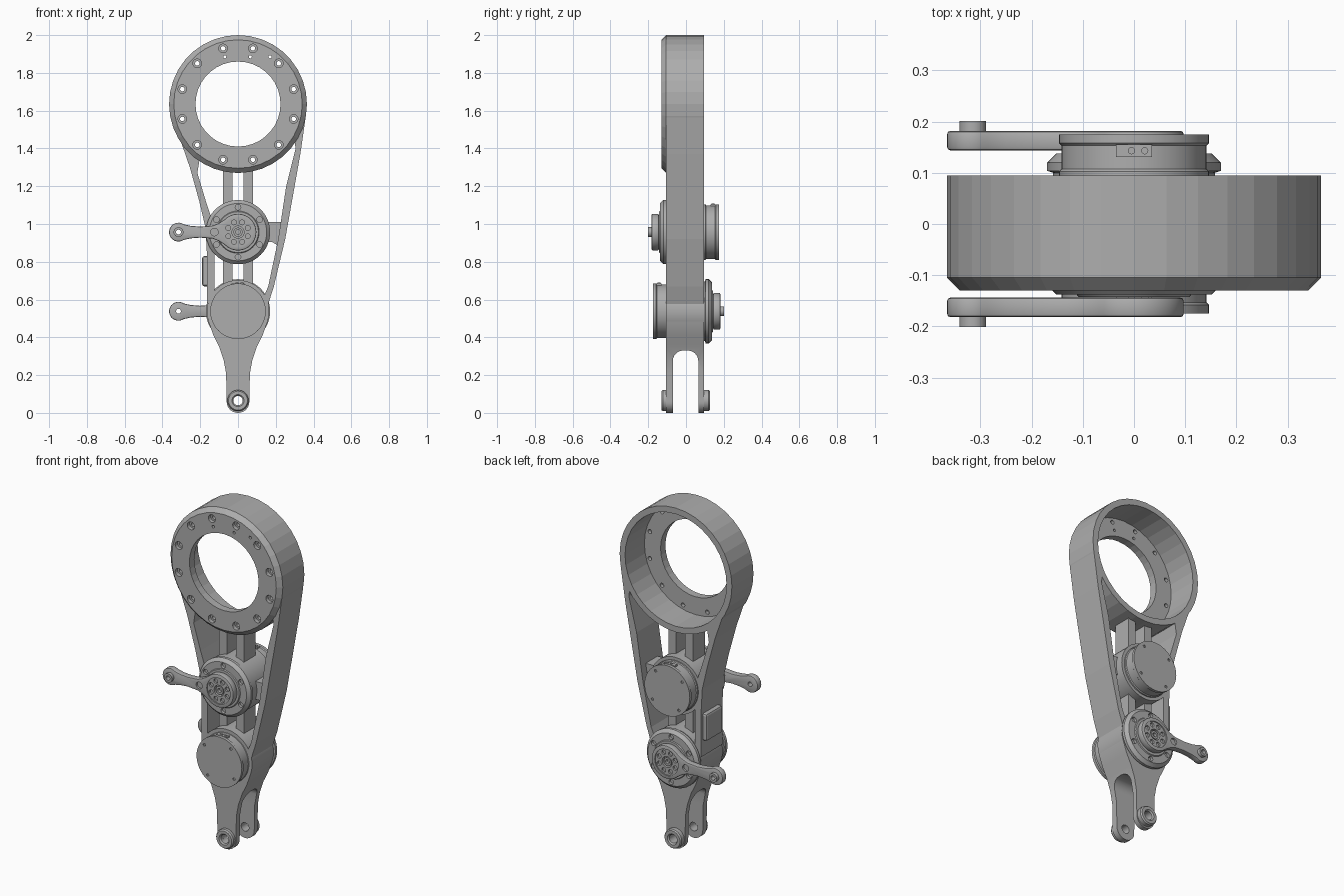
import bpy, bmesh, math
from mathutils import Matrix

if "Cube" in bpy.data.objects:
    bpy.data.objects.remove(bpy.data.objects["Cube"], do_unlink=True)

metal = bpy.data.materials.new("machined_grey")
metal.use_nodes = True
grey = (0.42, 0.42, 0.42, 1)
metal.diffuse_color = grey
metal.node_tree.nodes["Principled BSDF"].inputs["Base Color"].default_value = grey


def finish(name, bm):
    bmesh.ops.recalc_face_normals(bm, faces=bm.faces[:])
    mesh = bpy.data.meshes.new(name)
    bm.to_mesh(mesh)
    bm.free()
    mesh.materials.append(metal)
    obj = bpy.data.objects.new(name, mesh)
    bpy.context.collection.objects.link(obj)
    return obj


def smooth(obj):
    bpy.ops.object.select_all(action='DESELECT')
    obj.select_set(True)
    bpy.context.view_layer.objects.active = obj
    bpy.ops.object.shade_smooth_by_angle(angle=math.radians(28))


def spin_profile(bm, x, z, profile, steps, closed=False):
    """Turn a (radius, y) profile around a front-to-back axis."""
    vs = [bm.verts.new((x + r, y, z)) for r, y in profile]
    pairs = list(zip(vs, vs[1:])) + ([(vs[-1], vs[0])] if closed else [])
    es = [bm.edges.new(p) for p in pairs]
    bmesh.ops.spin(bm, geom=vs + es, cent=(x, 0, z), axis=(0, 1, 0),
                   angle=math.tau, steps=steps, use_merge=True)
    bmesh.ops.remove_doubles(bm, verts=bm.verts[:], dist=1e-5)


def lathe(name, x, z, profile, steps=48, closed=False, soft=True):
    bm = bmesh.new()
    spin_profile(bm, x, z, profile, steps, closed)
    obj = finish(name, bm)
    if soft:
        smooth(obj)
    return obj


def prism(name, points, y0, y1, sideways=False, bevel=0):
    """Extrude a front outline from y0 to y1, or a side outline along x."""
    bm = bmesh.new()
    face = bm.faces.new([bm.verts.new((x, y0, z)) for x, z in points])
    ext = bmesh.ops.extrude_face_region(bm, geom=[face])
    moved = [v for v in ext["geom"] if isinstance(v, bmesh.types.BMVert)]
    bmesh.ops.translate(bm, verts=moved, vec=(0, y1 - y0, 0))
    if bevel:
        bmesh.ops.bevel(bm, geom=bm.edges[:], offset=bevel, segments=2,
                        affect='EDGES', profile=0.5)
    if sideways:
        bm.transform(Matrix.Rotation(math.pi / 2, 4, 'Z'))
    return finish(name, bm)


def box(name, x0, x1, y0, y1, z0, z1, bevel=0):
    return prism(name, [(x0, z0), (x1, z0), (x1, z1), (x0, z1)], y0, y1, bevel=bevel)


def cut(obj, cutter):
    cutter.hide_render = True
    mod = obj.modifiers.new("cut", 'BOOLEAN')
    mod.operation, mod.solver, mod.object = 'DIFFERENCE', 'EXACT', cutter
    graph = bpy.context.evaluated_depsgraph_get()
    obj.data = bpy.data.meshes.new_from_object(obj.evaluated_get(graph))
    obj.modifiers.clear()
    bpy.data.objects.remove(cutter, do_unlink=True)


def drill(obj, centres, r, y0, y1, steps=16):
    bm = bmesh.new()
    for x, z in centres:
        spin_profile(bm, x, z, [(0, y0), (r, y0), (r, y1), (0, y1)], steps)
    cut(obj, finish("drill_cutter", bm))


def circle(x, z, r, count, start=0):
    return [(x + r * math.cos(math.radians(start + i * 360 / count)),
             z + r * math.sin(math.radians(start + i * 360 / count))) for i in range(count)]


def arc(x, z, r, a0, a1, n):
    return [(x + r * math.cos(math.radians(a0 + (a1 - a0) * i / n)),
             z + r * math.sin(math.radians(a0 + (a1 - a0) * i / n))) for i in range(n + 1)]


FRONT, BACK = -0.105, 0.095

# Large bearing ring with a bolted front flange
ring = lathe("bearing_ring", 0, 1.635,
             [(0.225, -0.13), (0.34, -0.13), (0.365, FRONT), (0.365, BACK),
              (0.33, BACK), (0.33, -0.085), (0.225, -0.085)], 36, True, False)
bolts = circle(0, 1.635, 0.305, 12, 15)
drill(ring, bolts, 0.023, -0.2, -0.108)
drill(ring, bolts, 0.012, -0.2, 0)
drill(ring, [(-0.07, 1.885), (0.065, 1.885), (0.17, 1.885)], 0.008, -0.2, 0)

# Side walls joining the ring to the lower body
prism("straight_wall", [(0.358, 1.563), (0.33, 1.37), (0.25, 0.92), (0.19, 0.67),
                        (0.155, 0.56), (0.13, 0.6), (0.16, 0.67), (0.213, 0.92),
                        (0.255, 1.2), (0.305, 1.4), (0.3, 1.437)], FRONT, BACK)
prism("kinked_wall", [(-0.3, 1.43), (-0.255, 1.3), (-0.205, 1.12), (-0.172, 0.98),
                      (-0.165, 0.85), (-0.165, 0.58), (-0.125, 0.6), (-0.125, 0.85),
                      (-0.13, 1.0), (-0.17, 1.12), (-0.215, 1.27), (-0.205, 1.333)],
      FRONT, BACK)
box("wall_pad", -0.19, -0.135, -0.07, 0.08, 0.67, 0.83, 0.012)

# Inner ribs and the bridge beside the upper motor
for side, x in (("right", -0.08), ("left", 0.03)):
    box(side + "_rib", x, x + 0.05, -0.06, 0.05, 0.6, 1.3)
prism("motor_bridge", [(0.1, 0.9), (0.18, 0.905), (0.222, 0.88), (0.262, 1.03),
                       (0.235, 1.01), (0.1, 1.01)], -0.06, 0.05)

# Lower body narrowing to a fork
half = [(0.15, 0.6), (0.165, 0.54), (0.155, 0.48), (0.13, 0.41), (0.1, 0.35),
        (0.076, 0.28), (0.063, 0.21)] + arc(0, 0.06, 0.06, 0, -80, 8)
fork = prism("fork_body", half + [(0, 0)] + [(-x, z) for x, z in reversed(half)],
             FRONT, BACK)
slot = [(-0.07, -0.1), (0.065, -0.1)] + arc(0.01, 0.275, 0.055, 0, 90, 6) \
    + arc(-0.015, 0.275, 0.055, 90, 180, 6)
cut(fork, prism("slot_cutter", slot, -0.3, 0.3, sideways=True))
drill(fork, [(0, 0.065)], 0.025, -0.2, 0.2, 24)
smooth(fork)
for name, inner, outer in (("front", -0.1, -0.13), ("back", 0.09, 0.127)):
    edge = outer * 0.94
    lathe(name + "_fork_boss", 0, 0.065,
          [(0.025, inner), (0.056, inner), (0.056, edge), (0.05, outer),
           (0.032, outer), (0.025, edge)], 32, True)


def motor(name, z, s):
    """A geared motor whose output arm faces the side given by the sign s."""
    def flip(profile, sign):
        return [(r, y * sign) for r, y in profile]

    lathe(name + "_housing", 0, z, [(0, FRONT), (0.165, FRONT), (0.165, BACK), (0, BACK)])
    flange = lathe(name + "_flange", 0, z, flip(
        [(0, 0.08), (0.158, 0.08), (0.158, 0.1), (0.17, 0.104), (0.17, 0.12),
         (0.152, 0.138), (0.112, 0.138), (0.108, 0.143), (0, 0.143)], s))
    drill(flange, circle(0, z, 0.132, 6, 30), 0.015, s * 0.122, s * 0.2)
    smooth(flange)

    # Output arm with a round hub and a narrow neck
    top = arc(0, 0, 0.097, 0, 135, 16) + [(-0.1, 0.048), (-0.135, 0.034), (-0.2, 0.029),
          (-0.25, 0.033)] + arc(-0.315, 0, 0.05, 55, 170, 8)
    outline = top + [(-0.365, 0)] + [(x, -h) for x, h in reversed(top[1:])]
    arm = prism(name + "_arm", [(x, z + h) for x, h in outline], s * 0.144, s * 0.182)
    mod = arm.modifiers.new("edge", 'BEVEL')
    mod.width, mod.segments, mod.limit_method = 0.006, 2, 'ANGLE'
    mod.angle_limit = math.radians(60)
    drill(arm, [(0, z)], 0.076, s * 0.176, s * 0.3, 40)
    drill(arm, circle(0, z, 0.056, 8, 22.5), 0.013, s * 0.165, s * 0.3)
    drill(arm, [(0, z)], 0.032, s * 0.155, s * 0.3, 24)
    drill(arm, [(-0.125, z)], 0.02, s * 0.17, s * 0.3)
    drill(arm, [(-0.315, z)], 0.013, s * 0.1, s * 0.3)
    smooth(arm)
    lathe(name + "_hub_screws_plate", 0, z, flip(
        [(0.012, 0.15), (0.024, 0.15), (0.024, 0.172), (0.012, 0.172)], s), 24, True)
    lathe(name + "_arm_pin", -0.315, z, flip(
        [(0.013, 0.175), (0.026, 0.175), (0.026, 0.201), (0.013, 0.201)], s), 24, True)

    # Rear cap with a grooved rim and a small socket on top
    cap = lathe(name + "_cap", 0, z, flip(
        [(0, 0.08), (0.147, 0.08), (0.147, 0.103), (0.142, 0.107), (0.142, 0.153),
         (0.147, 0.158), (0.147, 0.175), (0, 0.175)], -s))
    drill(cap, circle(0, z, 0.122, 4, 52), 0.008, -s * 0.168, -s * 0.2, 10)
    smooth(cap)
    box(name + "_socket", -0.035, 0.035, -s * 0.131, -s * 0.155, z + 0.13, z + 0.147)
    for i, x in enumerate((-0.005, 0.021)):
        bm = bmesh.new()
        bmesh.ops.create_cone(bm, cap_ends=True, segments=12, radius1=0.007, radius2=0.007,
                              depth=0.01, matrix=Matrix.Translation((x, -s * 0.143, z + 0.146)))
        finish(name + "_socket_pin_" + str(i + 1), bm)


motor("upper_motor", 0.957, -1)
motor("lower_motor", 0.538, 1)
